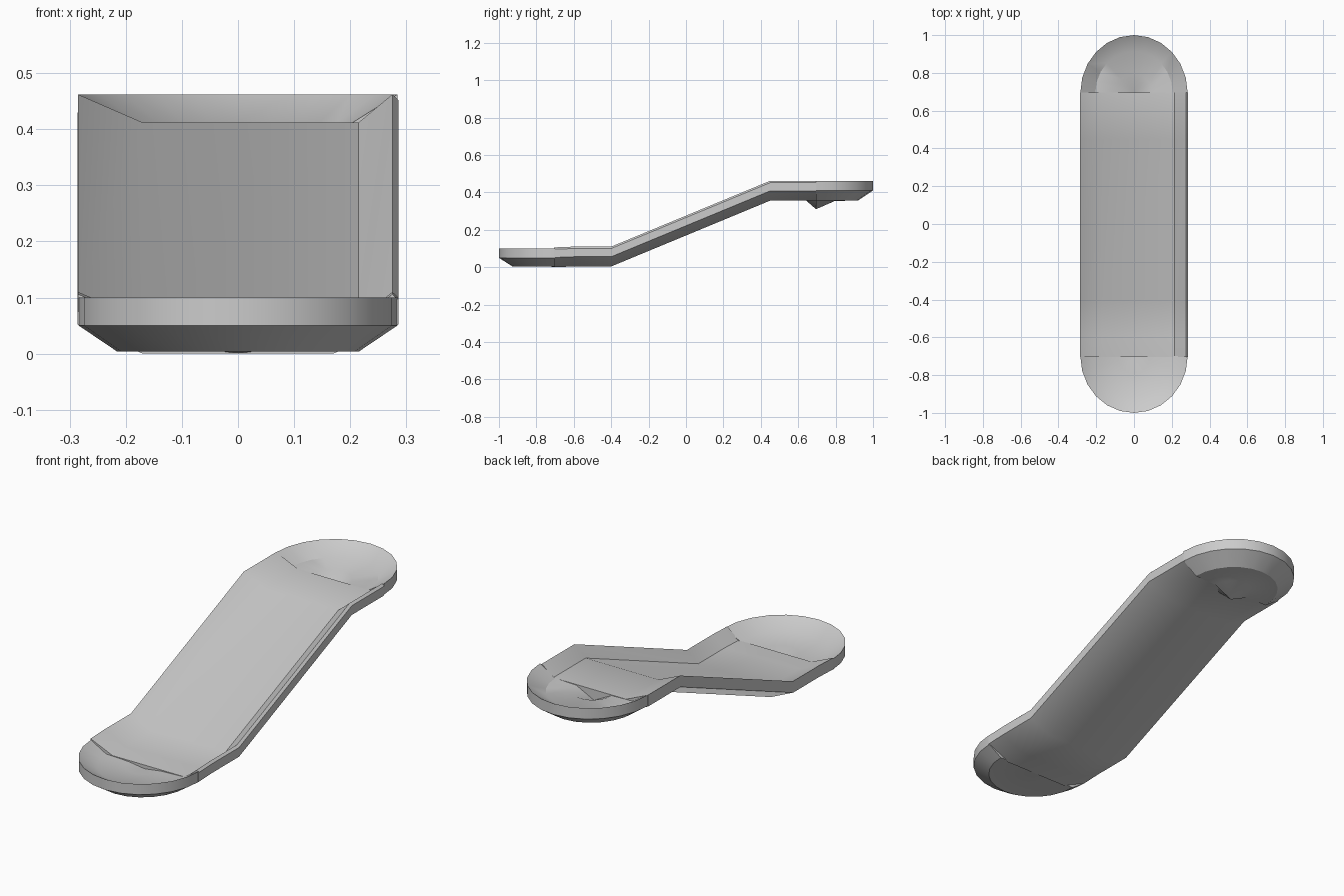
import bpy, bmesh, math

if "Cube" in bpy.data.objects:
    bpy.data.objects.remove(bpy.data.objects["Cube"])


def loft(name, sections):
    """Join equal closed sections into a solid, closing both ends."""
    bm = bmesh.new()
    rings = [[bm.verts.new(p) for p in s] for s in sections]
    n = len(rings[0])
    for a, b in zip(rings, rings[1:]):
        for i in range(n):
            j = (i + 1) % n
            bm.faces.new((a[i], a[j], b[j], b[i]))
    bm.faces.new(rings[0][::-1])
    bm.faces.new(rings[-1])
    bmesh.ops.remove_doubles(bm, verts=bm.verts, dist=1e-5)
    bmesh.ops.triangulate(bm, faces=[f for f in bm.faces if len(f.verts) > 4])
    bmesh.ops.recalc_face_normals(bm, faces=bm.faces)
    me = bpy.data.meshes.new(name)
    bm.to_mesh(me)
    bm.free()
    ob = bpy.data.objects.new(name, me)
    bpy.context.collection.objects.link(ob)
    bpy.ops.object.select_all(action='DESELECT')
    ob.select_set(True)
    bpy.context.view_layer.objects.active = ob
    bpy.ops.object.shade_smooth_by_angle(angle=math.radians(30))
    return ob


def round_end(name, y, z, profile, start, end, rx, ry, steps=12):
    """Sweep a (radius, height) profile around part of an ellipse."""
    sections = []
    for k in range(steps + 1):
        a = math.radians(start + (end - start) * k / steps)
        sections.append([(rx * r * math.cos(a), y + ry * r * math.sin(a), z + h)
                         for r, h in profile])
    return loft(name, sections)


# Dished strap: trough cross-section below the rim, carried along an S path
cross = [(-.285, 0), (-.17, -.05), (.215, -.05), (.275, 0), (.286, -.01),
         (.286, -.054), (.17, -.106), (-.17, -.106), (-.286, -.054)]
path = [(-.705, .106), (-.60, .11), (-.40, .11), (.45, .462), (.695, .462)]
loft("strap", [[(x, y, z + h) for x, h in cross] for y, z in path])

# Upper rounded end: thin dish with a pit at the centre
upper = [(0, -.10), (.33, -.053), (.72, -.05), (1, 0),
         (1, -.052), (.74, -.105), (.33, -.108), (0, -.152)]
round_end("upper_end", .695, .462, upper, 0, 180, .284, .305)

# Part of the pit that reaches under the strap
pit = [(0, -.10), (1, -.06), (1, -.09), (0, -.152)]
round_end("upper_pit", .695, .462, pit, 180, 360, .09, .07, 6)

# Lower rounded end: shallower dish
lower = [(0, -.062), (.3, -.05), (.72, -.045), (1, 0),
         (1, -.05), (.76, -.096), (.3, -.088), (0, -.10)]
round_end("lower_end", -.70, .10, lower, 180, 360, .284, .30)
